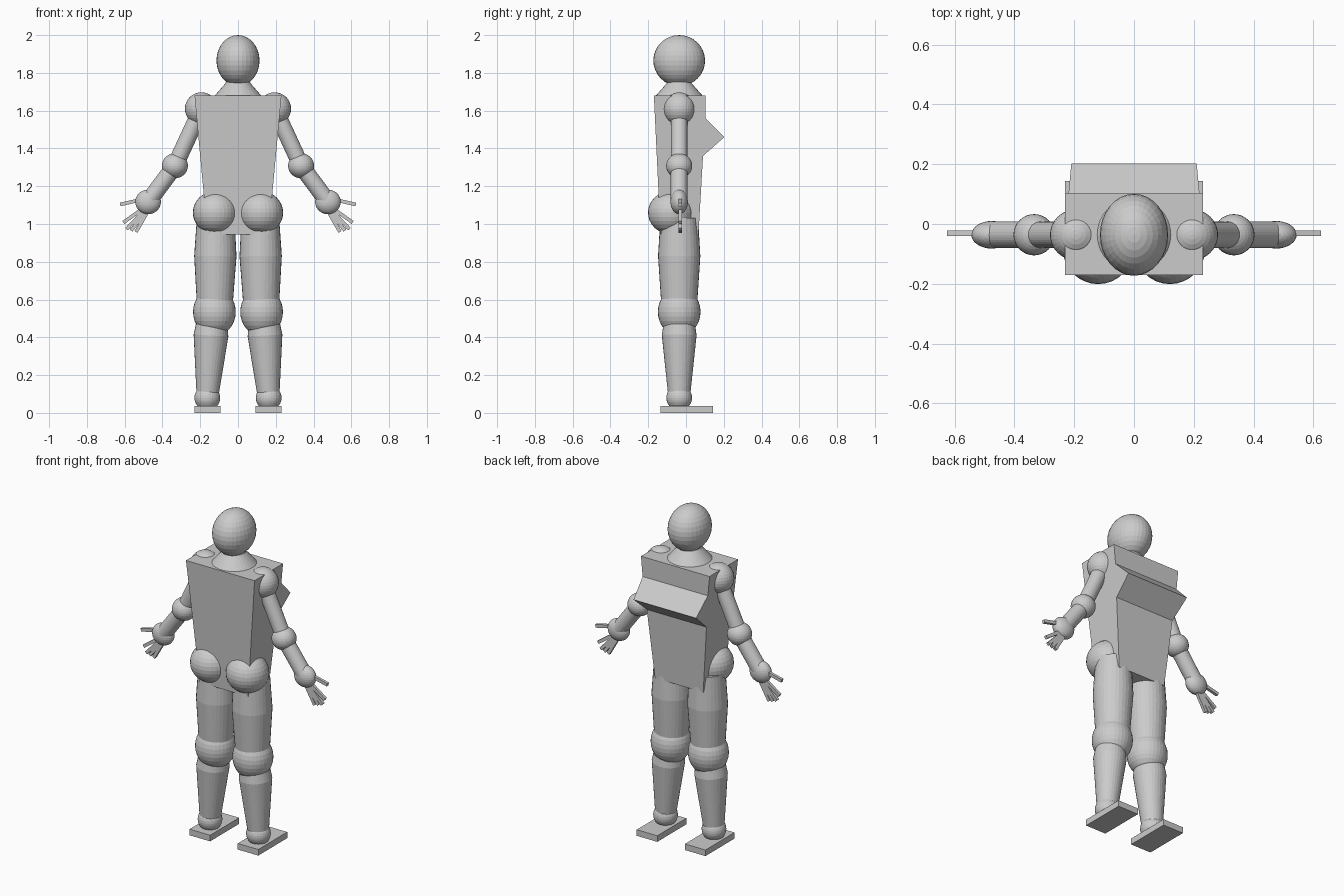
import bpy, bmesh
from mathutils import Vector, Matrix

if "Cube" in bpy.data.objects:
    bpy.data.objects.remove(bpy.data.objects["Cube"])

Y = -0.036   # depth of the limb plane


def finish(name, bm, mirror=False):
    bmesh.ops.recalc_face_normals(bm, faces=bm.faces)
    me = bpy.data.meshes.new(name)
    bm.to_mesh(me)
    bm.free()
    ob = bpy.data.objects.new(name, me)
    bpy.context.collection.objects.link(ob)
    if mirror:
        mod = ob.modifiers.new("Mirror", 'MIRROR')
        mod.use_mirror_merge = False
    return ob


def ball(name, x, z, r, y=Y, mirror=True):
    bm = bmesh.new()
    m = Matrix.Translation((x, y, z)) @ Matrix.Diagonal((*r, 1))
    bmesh.ops.create_uvsphere(bm, u_segments=32, v_segments=16, radius=1, matrix=m)
    return finish(name, bm, mirror)


def limb(name, rings, mirror=True, n=32):
    """Round limb through (x, z, radius) rings, squared to its overall axis."""
    bm = bmesh.new()
    a, b = rings[0], rings[-1]
    axis = Vector((b[0] - a[0], 0, b[1] - a[1])).normalized()
    rot = Vector((0, 0, 1)).rotation_difference(axis).to_matrix().to_4x4()
    loops = []
    for x, z, r in rings:
        m = Matrix.Translation((x, Y, z)) @ rot
        loops.append(bmesh.ops.create_circle(bm, segments=n, radius=r, matrix=m)["verts"])
    for p, q in zip(loops, loops[1:]):
        for i in range(n):
            j = (i + 1) % n
            bm.faces.new((p[i], p[j], q[j], q[i]))
    bm.faces.new(loops[0])
    bm.faces.new(loops[-1])
    return finish(name, bm, mirror)


def box(name, centre, size, rot=Matrix.Identity(4)):
    bm = bmesh.new()
    m = Matrix.Translation(centre) @ rot @ Matrix.Diagonal((*size, 1))
    bmesh.ops.create_cube(bm, size=1, matrix=m)
    return finish(name, bm, True)


# Torso: side profile (y, z) across the width, narrowing downward
profile = [(-0.17, 1.68), (0.103, 1.68), (0.103, 1.56), (0.203, 1.46),
           (0.09, 1.36), (0.066, 0.945), (-0.135, 0.945)]
bm = bmesh.new()
sides = []
for s in (-1, 1):
    sides.append([bm.verts.new((s * (0.23 - 0.093 * (1.68 - z)), y, z)) for y, z in profile])
    bm.faces.new(sides[-1])
for i in range(len(profile)):
    j = (i + 1) % len(profile)
    bm.faces.new((sides[0][i], sides[0][j], sides[1][j], sides[1][i]))
finish("torso", bm)

# Head and neck
ball("head", 0, 1.865, (0.114, 0.137, 0.135), mirror=False)
limb("neck", [(0, 1.67, 0.132), (0, 1.745, 0.066), (0, 1.79, 0.05)], mirror=False)

# Arms
ball("shoulder", -0.194, 1.61, (0.087, 0.085, 0.087))
limb("upper_arm", [(-0.194, 1.61, 0.044), (-0.334, 1.308, 0.044)])
ball("elbow", -0.334, 1.308, (0.069, 0.069, 0.066))
limb("forearm", [(-0.334, 1.308, 0.045), (-0.476, 1.117, 0.045)])
ball("palm", -0.476, 1.117, (0.068, 0.046, 0.065))

# Thumb and fingers: thin bars from the palm to each tip
fingers = [((-0.5, 1.132), (-0.624, 1.103)), ((-0.485, 1.095), (-0.607, 1.008)),
           ((-0.48, 1.09), (-0.59, 0.973)), ((-0.475, 1.085), (-0.566, 0.965)),
           ((-0.47, 1.08), (-0.54, 0.958))]
for k, (a, b) in enumerate(fingers):
    p, q = Vector((a[0], Y + 0.005, a[1])), Vector((b[0], Y + 0.005, b[1]))
    rot = Vector((0, 0, 1)).rotation_difference(q - p).to_matrix().to_4x4()
    box("finger_%d" % k if k else "thumb", (p + q) / 2, (0.019, 0.017, (q - p).length), rot)

# Hips and legs
ball("hip", -0.12, 1.06, (0.119, 0.121, 0.114), y=-0.08)
limb("thigh", [(-0.118, 1.03, 0.1), (-0.12, 0.83, 0.112), (-0.123, 0.56, 0.094)])
ball("knee", -0.125, 0.535, (0.113, 0.113, 0.128))
limb("shin", [(-0.138, 0.48, 0.082), (-0.143, 0.41, 0.092), (-0.162, 0.08, 0.057)])
ball("ankle", -0.1625, 0.08, (0.068, 0.068, 0.068))
box("foot", (-0.1615, 0.004, 0.0185), (0.138, 0.278, 0.037))
